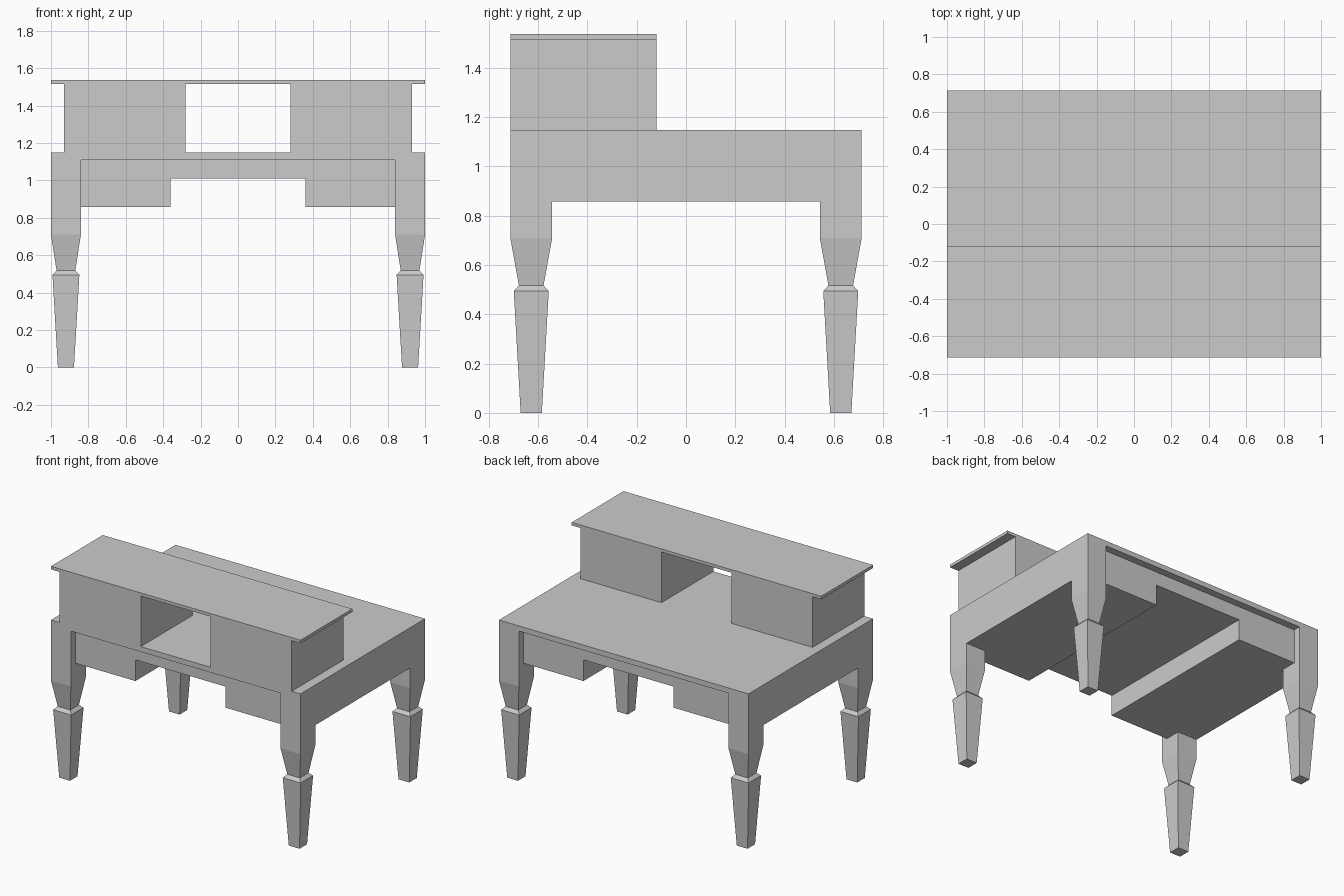
import bpy, bmesh

if "Cube" in bpy.data.objects:
    bpy.data.objects.remove(bpy.data.objects["Cube"])

HX, HY = 1.0, 0.713        # half size of the table top
LX, LY = 0.92, 0.628       # leg centres
INX, INY = 0.84, 0.543     # inner faces of the legs
Z_DRAWER, Z_SLAB, Z_TOP = 0.857, 1.11, 1.148


def loft(name, rings):
    """Join closed rings of points into a capped solid."""
    bm = bmesh.new()
    loops = [[bm.verts.new(p) for p in ring] for ring in rings]
    n = len(rings[0])
    for a, b in zip(loops, loops[1:]):
        for i in range(n):
            j = (i + 1) % n
            bm.faces.new((a[i], a[j], b[j], b[i]))
    bm.faces.new(loops[0][::-1])
    bm.faces.new(loops[-1])
    bmesh.ops.recalc_face_normals(bm, faces=bm.faces)
    mesh = bpy.data.meshes.new(name)
    bm.to_mesh(mesh)
    bm.free()
    obj = bpy.data.objects.new(name, mesh)
    bpy.context.collection.objects.link(obj)
    return obj


def rect(cx, cy, hx, hy, z):
    return [(cx - hx, cy - hy, z), (cx + hx, cy - hy, z),
            (cx + hx, cy + hy, z), (cx - hx, cy + hy, z)]


def box(name, x0, x1, y0, y1, z0, z1):
    c = ((x0 + x1) / 2, (y0 + y1) / 2, (x1 - x0) / 2, (y1 - y0) / 2)
    return loft(name, [rect(*c, z0), rect(*c, z1)])


# Table top
box("table_top", -HX, HX, -HY, HY, Z_SLAB, Z_TOP)

# Drawer block: stepped front profile, set back from the front and rear edges
profile = [(-INX, Z_SLAB), (-INX, Z_DRAWER), (-0.36, Z_DRAWER), (-0.36, 1.01),
           (0.36, 1.01), (0.36, Z_DRAWER), (INX, Z_DRAWER), (INX, Z_SLAB)]
loft("drawer_block", [[(x, y, z) for x, z in profile] for y in (-0.66, 0.66)])

# Tapered square legs: (z, half width x, half width y)
leg = [(0, 0.043, 0.043), (0.495, 0.072, 0.071), (0.517, 0.05, 0.05),
       (0.71, 0.08, 0.085), (Z_SLAB, 0.08, 0.085)]
for sx, side in ((-1, "left"), (1, "right")):
    for sy, end in ((-1, "front"), (1, "back")):
        loft(f"{end}_{side}_leg",
             [rect(sx * LX, sy * LY, hx, hy, z) for z, hx, hy in leg])

    # Side apron flush with the legs
    x0, x1 = sorted((sx * INX, sx * HX))
    box(f"{side}_apron", x0, x1, -INY, INY, Z_DRAWER, Z_SLAB)

    # Cabinet standing on the table top
    x0, x1 = sorted((sx * 0.28, sx * 0.93))
    box(f"{side}_cabinet", x0, x1, -HY, -0.12, Z_TOP, 1.515)

# Shelf across both cabinets
box("upper_shelf", -HX, HX, -HY, -0.12, 1.515, 1.537)
